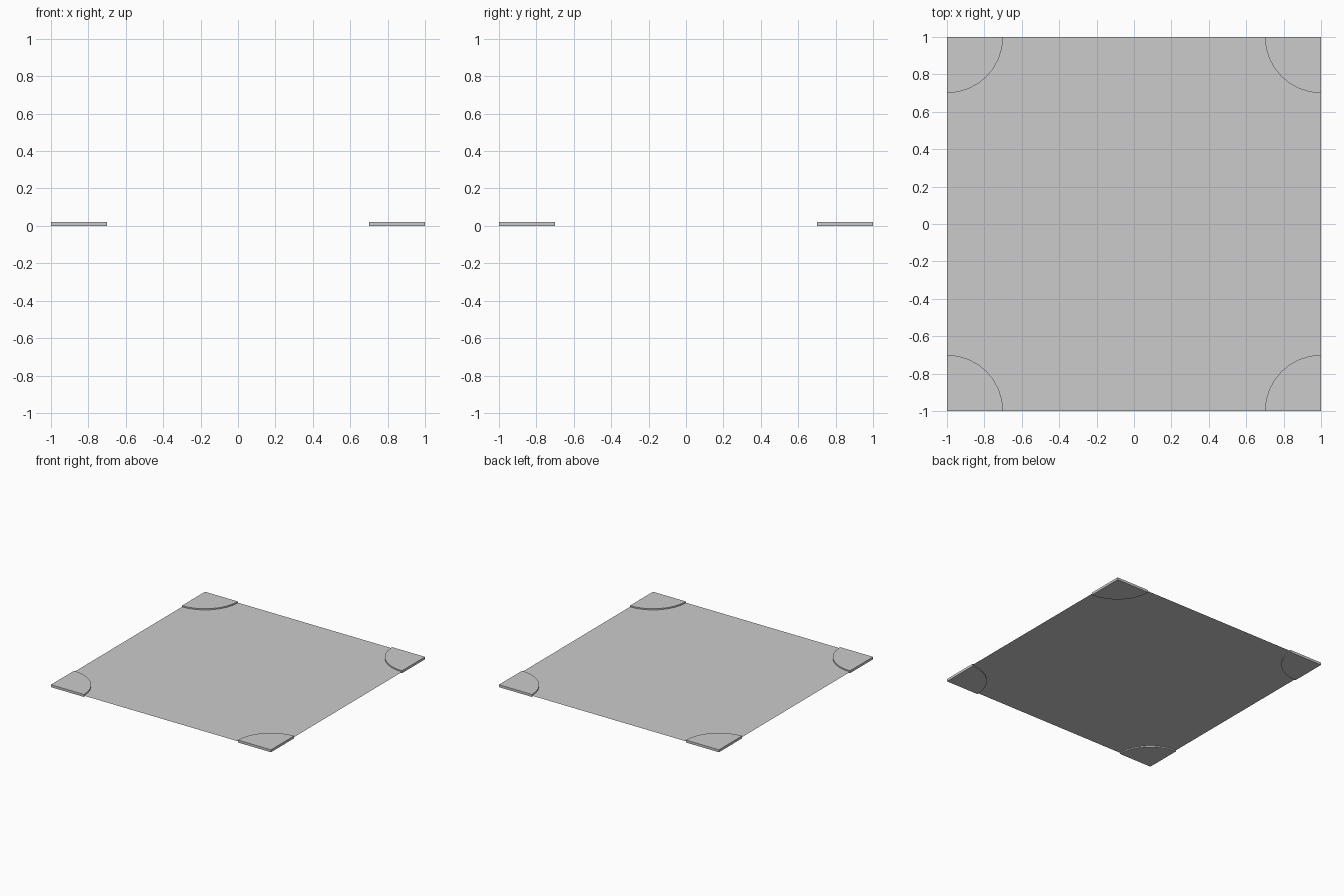
import bpy, bmesh
from math import cos, sin, pi

if "Cube" in bpy.data.objects:
    bpy.data.objects.remove(bpy.data.objects["Cube"])

HALF, RADIUS, THICK, SEGMENTS = 1.0, 0.30, 0.02, 8


def make_object(name, bm):
    mesh = bpy.data.meshes.new(name)
    bm.to_mesh(mesh)
    bm.free()
    obj = bpy.data.objects.new(name, mesh)
    bpy.context.collection.objects.link(obj)
    return obj


# Thin sheet running through the middle of the corner plates
bm = bmesh.new()
bmesh.ops.create_grid(bm, x_segments=1, y_segments=1, size=HALF)
sheet = make_object("sheet", bm)
sheet.location.z = THICK / 2


# Quarter-disc plate that fills one corner
def corner_plate(name, start):
    cx = HALF if cos(start + pi / 4) < 0 else -HALF
    cy = HALF if sin(start + pi / 4) < 0 else -HALF
    bm = bmesh.new()
    verts = [bm.verts.new((cx, cy, 0))]
    for i in range(SEGMENTS + 1):
        a = start + i * pi / 2 / SEGMENTS
        verts.append(bm.verts.new((cx + RADIUS * cos(a), cy + RADIUS * sin(a), 0)))
    base = bm.faces.new(verts)
    ext = bmesh.ops.extrude_face_region(bm, geom=[base], use_keep_orig=True)
    top = [g for g in ext["geom"] if isinstance(g, bmesh.types.BMVert)]
    bmesh.ops.translate(bm, vec=(0, 0, THICK), verts=top)
    bmesh.ops.recalc_face_normals(bm, faces=bm.faces)
    obj = make_object(name, bm)
    bpy.context.view_layer.objects.active = obj
    obj.select_set(True)
    bpy.ops.object.shade_smooth_by_angle()
    obj.select_set(False)


for k, name in enumerate(("front_left", "front_right", "back_right", "back_left")):
    corner_plate("corner_plate_" + name, k * pi / 2)
